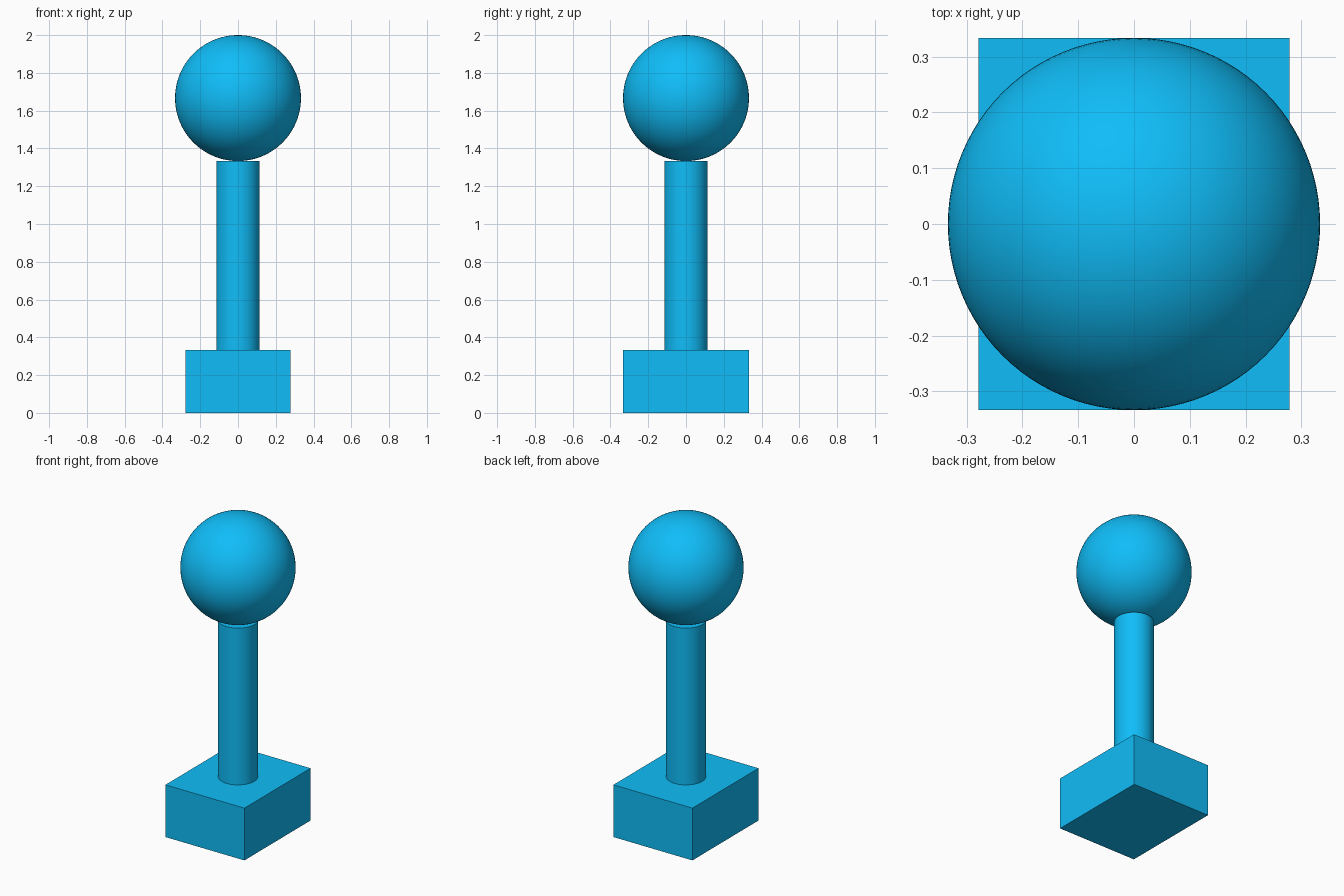
import bpy
import math

if "Cube" in bpy.data.objects:
    bpy.data.objects.remove(bpy.data.objects["Cube"])

U = 1 / 3  # base unit: sphere radius and block height

blue = bpy.data.materials.new("blue")
blue.diffuse_color = (0.005, 0.51, 0.94, 1)
blue.use_nodes = True
blue.node_tree.nodes["Principled BSDF"].inputs["Base Color"].default_value = blue.diffuse_color


def finish(name, smooth=False):
    ob = bpy.context.object
    ob.name = name
    ob.data.materials.append(blue)
    bpy.ops.object.transform_apply(location=False, rotation=False, scale=True)
    if smooth:
        bpy.ops.object.shade_smooth_by_angle(angle=math.radians(40))
    return ob


# Rectangular base block
bpy.ops.mesh.primitive_cube_add(size=1, location=(0, 0, U / 2))
bpy.context.object.scale = (0.557, 2 * U, U)
finish("base_block")

# Round post standing on the block
bpy.ops.mesh.primitive_cylinder_add(vertices=96, radius=0.115, depth=3 * U,
                                    location=(0, 0, 2.5 * U))
finish("post", smooth=True)

# Ball resting on the post
bpy.ops.mesh.primitive_uv_sphere_add(segments=96, ring_count=48, radius=U,
                                     location=(0, 0, 5 * U))
finish("ball", smooth=True)
